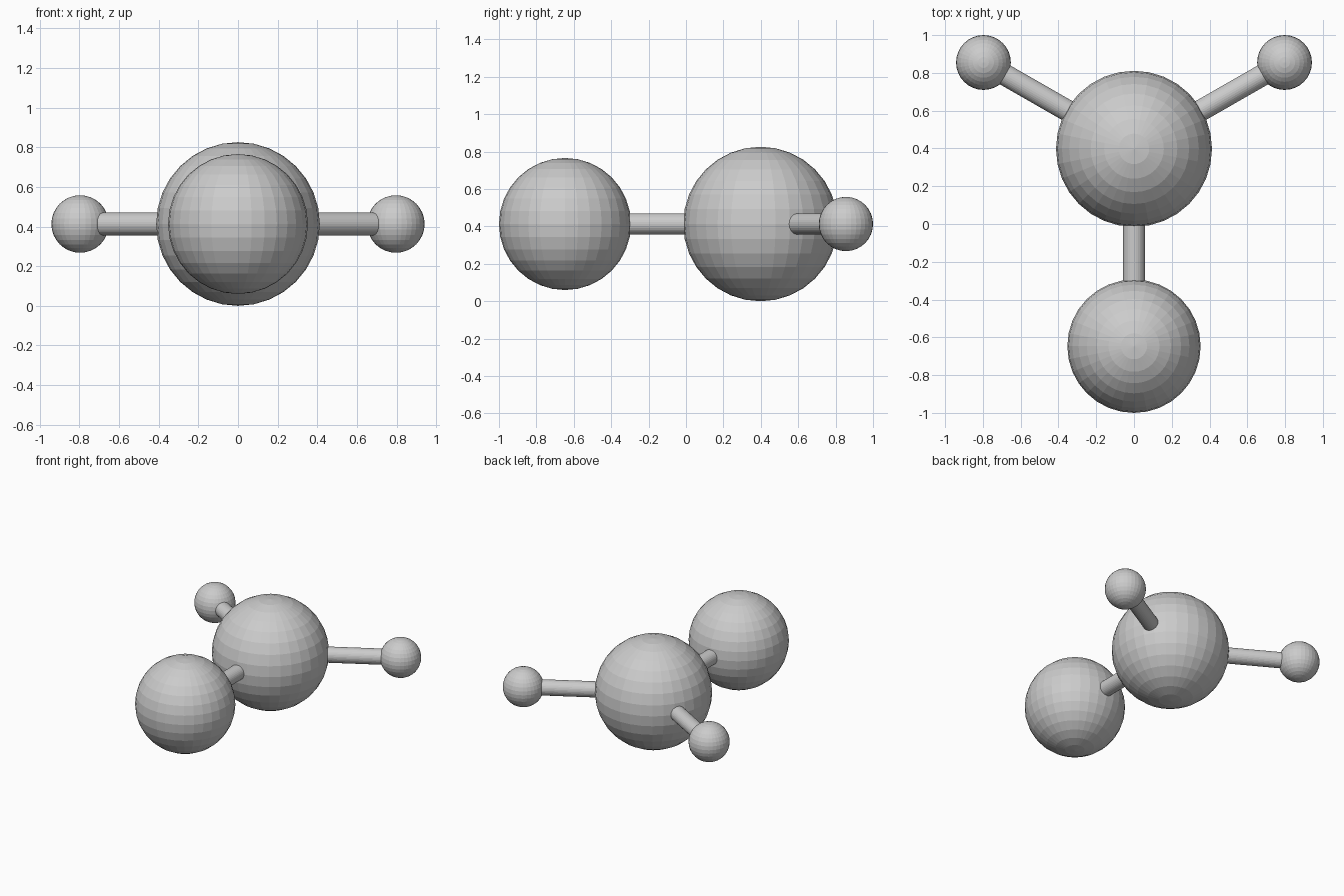
import bpy
from mathutils import Vector

if "Cube" in bpy.data.objects:
    bpy.data.objects.remove(bpy.data.objects["Cube"])

Z = 0.413  # height of the flat molecule plane


def atom(name, x, y, radius):
    bpy.ops.mesh.primitive_uv_sphere_add(segments=32, ring_count=16, radius=radius,
                                         location=(x, y, Z))
    bpy.context.object.name = name
    return Vector((x, y, Z))


def bond(name, a, b, radius=0.057):
    d = b - a
    bpy.ops.mesh.primitive_cylinder_add(vertices=32, radius=radius, depth=d.length,
                                        location=(a + b) / 2)
    rod = bpy.context.object
    rod.name = name
    rod.rotation_euler = d.to_track_quat('Z', 'Y').to_euler()


# Large centre ball and the front ball
centre = atom("centre_atom", 0, 0.398, 0.413)
front = atom("front_atom", 0, -0.647, 0.353)
bond("front_bond", centre, front)

# Two small balls on angled rods at the back
for side, sx in (("left", -1), ("right", 1)):
    small = atom(f"small_atom_{side}", sx * 0.797, 0.855, 0.145)
    bond(f"small_bond_{side}", centre, small)
